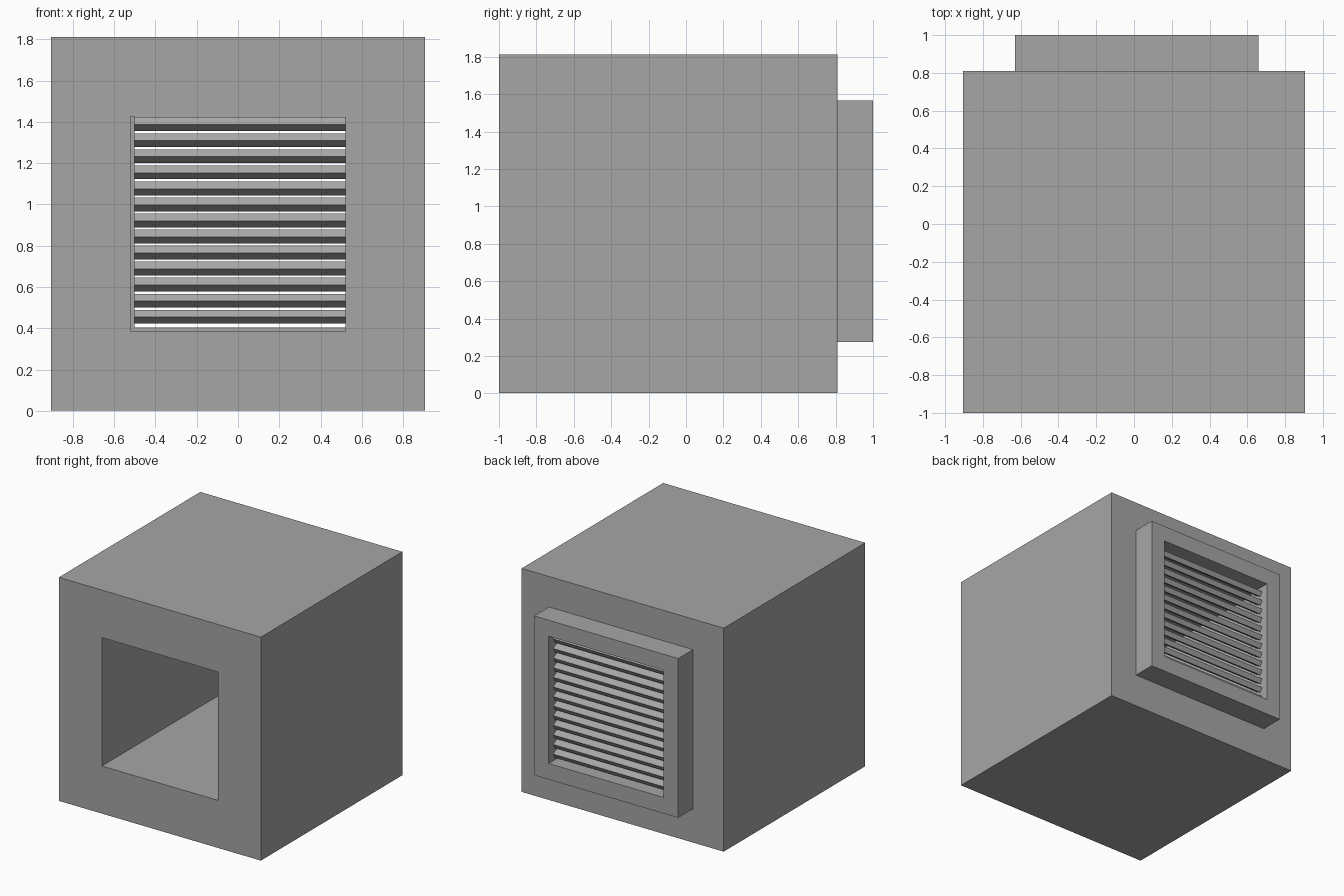
import bpy, bmesh, math
from mathutils import Matrix

if "Cube" in bpy.data.objects:
    bpy.data.objects.remove(bpy.data.objects["Cube"])

grey = bpy.data.materials.new("warm_grey")
grey.diffuse_color = (0.38, 0.38, 0.37, 1)
grey.use_nodes = True
grey.node_tree.nodes["Principled BSDF"].inputs["Base Color"].default_value = grey.diffuse_color


def finish(name, bm):
    bmesh.ops.recalc_face_normals(bm, faces=bm.faces)
    mesh = bpy.data.meshes.new(name)
    bm.to_mesh(mesh)
    bm.free()
    mesh.materials.append(grey)
    obj = bpy.data.objects.new(name, mesh)
    bpy.context.collection.objects.link(obj)
    return obj


def square_tube(name, cx, cz, outer, inner, y0, y1):
    """Square block with a square opening running through it along y."""
    bm = bmesh.new()
    corners = [(-1, -1), (1, -1), (1, 1), (-1, 1)]
    rings = [[bm.verts.new((cx + sx * h, y, cz + sz * h)) for sx, sz in corners]
             for h, y in ((outer, y0), (outer, y1), (inner, y1), (inner, y0))]
    for r in range(4):
        a, b = rings[r], rings[(r + 1) % 4]
        for i in range(4):
            j = (i + 1) % 4
            bm.faces.new((a[i], a[j], b[j], b[i]))
    return finish(name, bm)


# Thick wall block with its duct opening
square_tube("wall_block", 0, 0.907, 0.905, 0.52, -1.0, 0.81)

# Vent frame on the back, slightly off centre
FX, FZ, INNER = 0.015, 0.92, 0.515
square_tube("vent_frame", FX, FZ, 0.645, INNER, 0.81, 1.0)

# Louvre slats sloping down towards the outside
COUNT, TOP, PITCH = 13, 1.389, 0.0777
for k in range(COUNT):
    bm = bmesh.new()
    place = (Matrix.Translation((FX, 0.905, TOP - k * PITCH))
             @ Matrix.Rotation(math.radians(-30), 4, 'X')
             @ Matrix.Diagonal((2 * INNER, 0.062, 0.0416, 1)))
    bmesh.ops.create_cube(bm, size=1, matrix=place)
    finish(f"louvre_slat_{k + 1}", bm)
